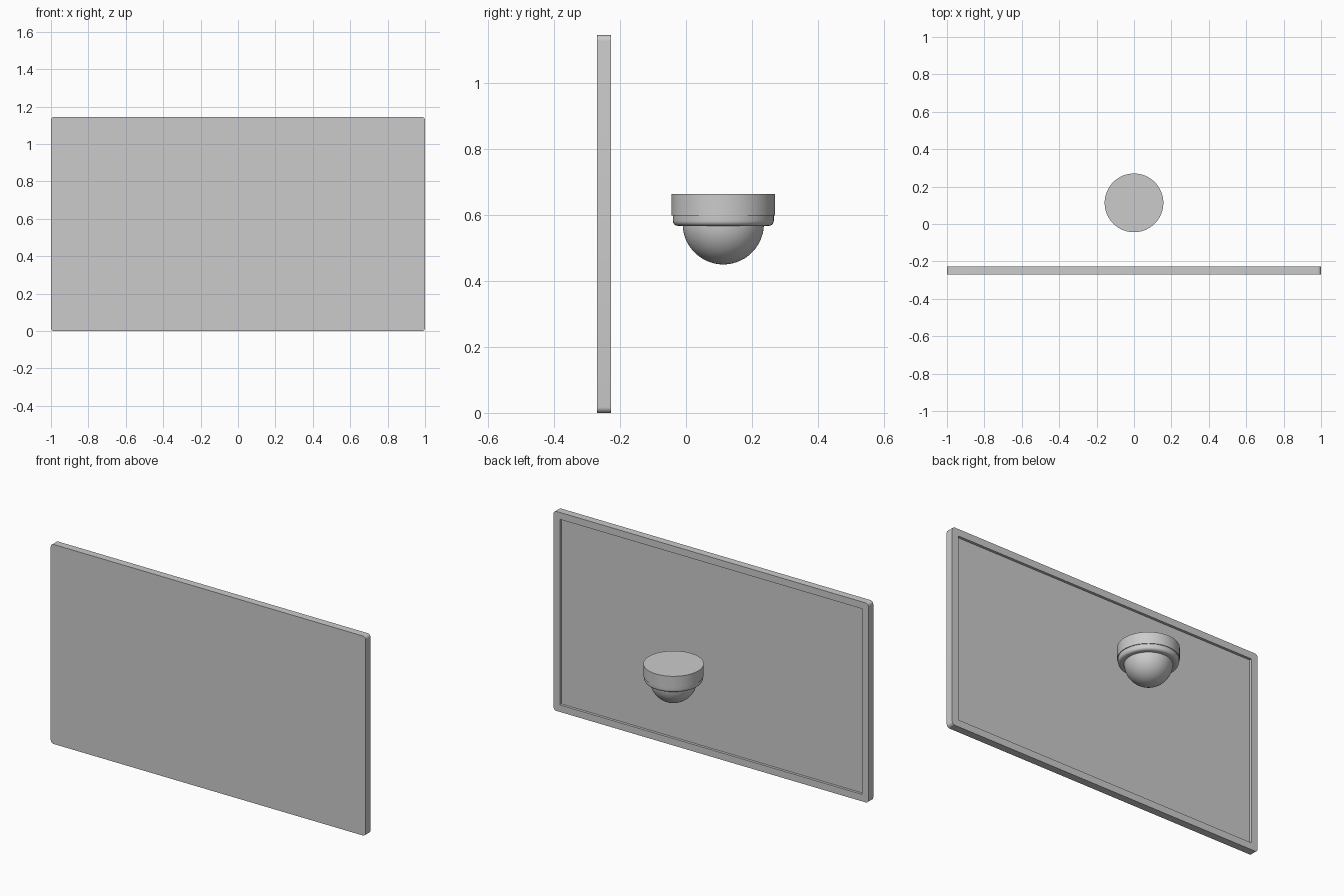
import bpy, bmesh, math

if "Cube" in bpy.data.objects:
    bpy.data.objects.remove(bpy.data.objects["Cube"])

CY = 0.113  # y position of the dome unit axis


def finish(name, bm, angle=30):
    bmesh.ops.recalc_face_normals(bm, faces=bm.faces)
    me = bpy.data.meshes.new(name)
    bm.to_mesh(me)
    bm.free()
    ob = bpy.data.objects.new(name, me)
    bpy.context.collection.objects.link(ob)
    bpy.ops.object.select_all(action='DESELECT')
    ob.select_set(True)
    bpy.context.view_layer.objects.active = ob
    bpy.ops.object.shade_smooth_by_angle(angle=math.radians(angle))
    return ob


def rounded_rect(x, z0, z1, r, seg=6):
    pts = []
    corners = [(x - r, z1 - r, 0), (-x + r, z1 - r, 90), (-x + r, z0 + r, 180), (x - r, z0 + r, 270)]
    for cx, cz, start in corners:
        for i in range(seg + 1):
            a = math.radians(start + 90 * i / seg)
            pts.append((cx + r * math.cos(a), cz + r * math.sin(a)))
    return pts


def lathe(name, profile, seg=64):
    # profile of (radius, z); both ends lie on the axis
    bm = bmesh.new()
    vs = [bm.verts.new((r, CY, z)) for r, z in profile]
    es = [bm.edges.new(p) for p in zip(vs, vs[1:])]
    bmesh.ops.spin(bm, geom=vs + es, cent=(0, CY, 0), axis=(0, 0, 1),
                   angle=math.tau, steps=seg, use_merge=False)
    bmesh.ops.remove_doubles(bm, verts=bm.verts, dist=1e-5)
    return finish(name, bm)


# Wide panel with rounded corners and a shallow recess in its back
bm = bmesh.new()
outer = rounded_rect(1.0, 0.0, 1.145, 0.018)
inner = rounded_rect(0.96, 0.04, 1.105, 0.002)
loops = [(outer, -0.27), (outer, -0.227), (inner, -0.227), (inner, -0.242)]
rings = [[bm.verts.new((x, y, z)) for x, z in pts] for pts, y in loops]
for a, b in zip(rings, rings[1:]):
    n = len(a)
    for i in range(n):
        bm.faces.new((a[i], a[(i + 1) % n], b[(i + 1) % n], b[i]))
bm.faces.new(rings[0])
bm.faces.new(rings[-1])
finish("panel", bm)

# Round mounting base
lathe("mount_base", [(0, 0.664), (0.157, 0.664), (0.157, 0.598), (0, 0.598)])

# Retaining ring with a rounded lower edge
curve = [(0.138 + 0.015 * math.cos(a), 0.582 - 0.015 * math.sin(a))
         for a in (math.radians(15 * i) for i in range(7))]
lathe("retaining_ring", [(0, 0.599), (0.153, 0.599)] + curve + [(0, 0.567)])

# Dome cover hanging below the ring
dome = [(0.123 * math.cos(a), 0.573 - 0.123 * math.sin(a))
        for a in (math.radians(90 * i / 20) for i in range(20))]
lathe("dome_cover", [(0, 0.573)] + dome + [(0, 0.45)])
